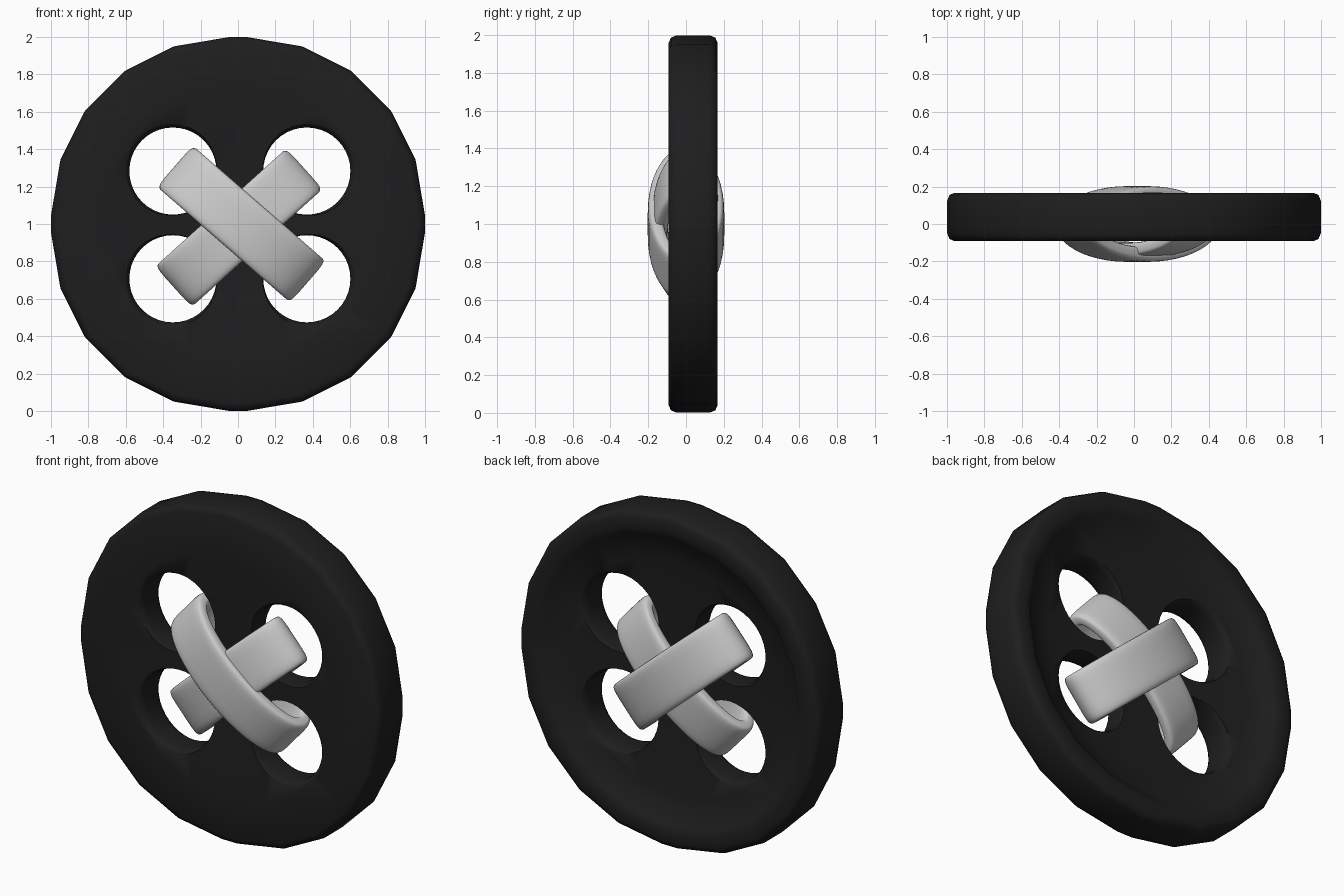
import bpy, bmesh
from math import sin, cos, pi, radians, copysign

if "Cube" in bpy.data.objects:
    bpy.data.objects.remove(bpy.data.objects["Cube"])

def lathe(name, profile, angles, cx=0.0, cz=0.0):
    """Closed solid spun about the y axis; profile of (radius, y), capped at both ends."""
    bm = bmesh.new()
    rings = [[bm.verts.new((cx + r * k * cos(a), y, cz + r * k * sin(a))) for a, k in angles]
             for r, y in profile]
    n = len(angles)
    for lo, hi in zip(rings, rings[1:]):
        for i in range(n):
            bm.faces.new((lo[i], lo[(i + 1) % n], hi[(i + 1) % n], hi[i]))
    bm.faces.new(rings[0])
    bm.faces.new(rings[-1])
    return finish(bm, name)

def finish(bm, name):
    bmesh.ops.recalc_face_normals(bm, faces=bm.faces)
    me = bpy.data.meshes.new(name)
    bm.to_mesh(me)
    bm.free()
    ob = bpy.data.objects.new(name, me)
    bpy.context.collection.objects.link(ob)
    return ob

def activate(ob):
    bpy.ops.object.select_all(action='DESELECT')
    ob.select_set(True)
    bpy.context.view_layer.objects.active = ob

def smooth(ob, angle):
    activate(ob)
    bpy.ops.object.shade_smooth_by_angle(angle=radians(angle))

# Button disc: faceted outline, shallow front recess, rimmed and dished back
quad = [(3, 1.0), (20, 1.01), (36.6, 1.018), (53.4, 1.018), (70, 1.01), (87, 1.0)]
outline = [(radians(q * 90 + a), k) for q in range(4) for a, k in quad]
profile = [(0.12, -0.05), (0.3, -0.058), (0.5, -0.076), (0.72, -0.09), (0.96, -0.092),
           (0.988, -0.08), (1.0, -0.05), (1.0, 0.125), (0.988, 0.155), (0.96, 0.167),
           (0.90, 0.165), (0.865, 0.155), (0.84, 0.132), (0.70, 0.105), (0.5, 0.088),
           (0.3, 0.07), (0.12, 0.06)]
disc = lathe("button_disc", profile, outline, 0, 1.0)

# Four thread holes with softened lips
circle = [(2 * pi * i / 40, 1.0) for i in range(40)]
flare = [(0.275, -0.2), (0.265, -0.095), (0.25, -0.082), (0.238, -0.065), (0.233, -0.045),
         (0.233, 0.06), (0.238, 0.08), (0.25, 0.098), (0.265, 0.112), (0.275, 0.2)]
for sx in (-1, 1):
    for sz in (-1, 1):
        cutter = lathe("hole_cutter", flare, circle, 0.01 + 0.358 * sx, 0.995 + 0.288 * sz)
        cutter.hide_render = True
        activate(disc)
        mod = disc.modifiers.new("hole", 'BOOLEAN')
        mod.operation, mod.solver, mod.object = 'DIFFERENCE', 'EXACT', cutter
        bpy.ops.object.modifier_apply(modifier=mod.name)
        bpy.data.objects.remove(cutter)
smooth(disc, 50)

black = bpy.data.materials.new("black")
black.diffuse_color = (0.013, 0.013, 0.014, 1)
black.use_nodes = True
black.node_tree.nodes["Principled BSDF"].inputs["Base Color"].default_value = black.diffuse_color
disc.data.materials.append(black)

# Thread loops: flat rounded band swept round an ellipse through opposite holes
def thread(name, cx, cz, tilt, half_len, depth, thick=0.08, half_w=0.146):
    bm = bmesh.new()
    n, m = 48, 24
    rings = []
    for i in range(n):
        t = 2 * pi * i / n
        ring = []
        for j in range(m):
            p = 2 * pi * (j + 0.5) / m
            # superellipse cross-section
            w = half_w * copysign(abs(cos(p)) ** 0.35, cos(p))
            h = thick / 2 * (copysign(abs(sin(p)) ** 0.5, sin(p)) - 1)
            s = (half_len + h) * cos(t)
            y = (depth + h) * sin(t)
            ring.append(bm.verts.new((cx + s * cos(tilt) - w * sin(tilt), y,
                                      cz + s * sin(tilt) + w * cos(tilt))))
        rings.append(ring)
    for i in range(n):
        a, b = rings[i], rings[(i + 1) % n]
        for j in range(m):
            k = (j + 1) % m
            bm.faces.new((a[j], a[k], b[k], b[j]))
    smooth(finish(bm, name), 60)

thread("thread_outer", 0.018, 1.0, radians(-41), 0.472, 0.203)
thread("thread_inner", 0.005, 0.98, radians(42), 0.472, 0.18)
